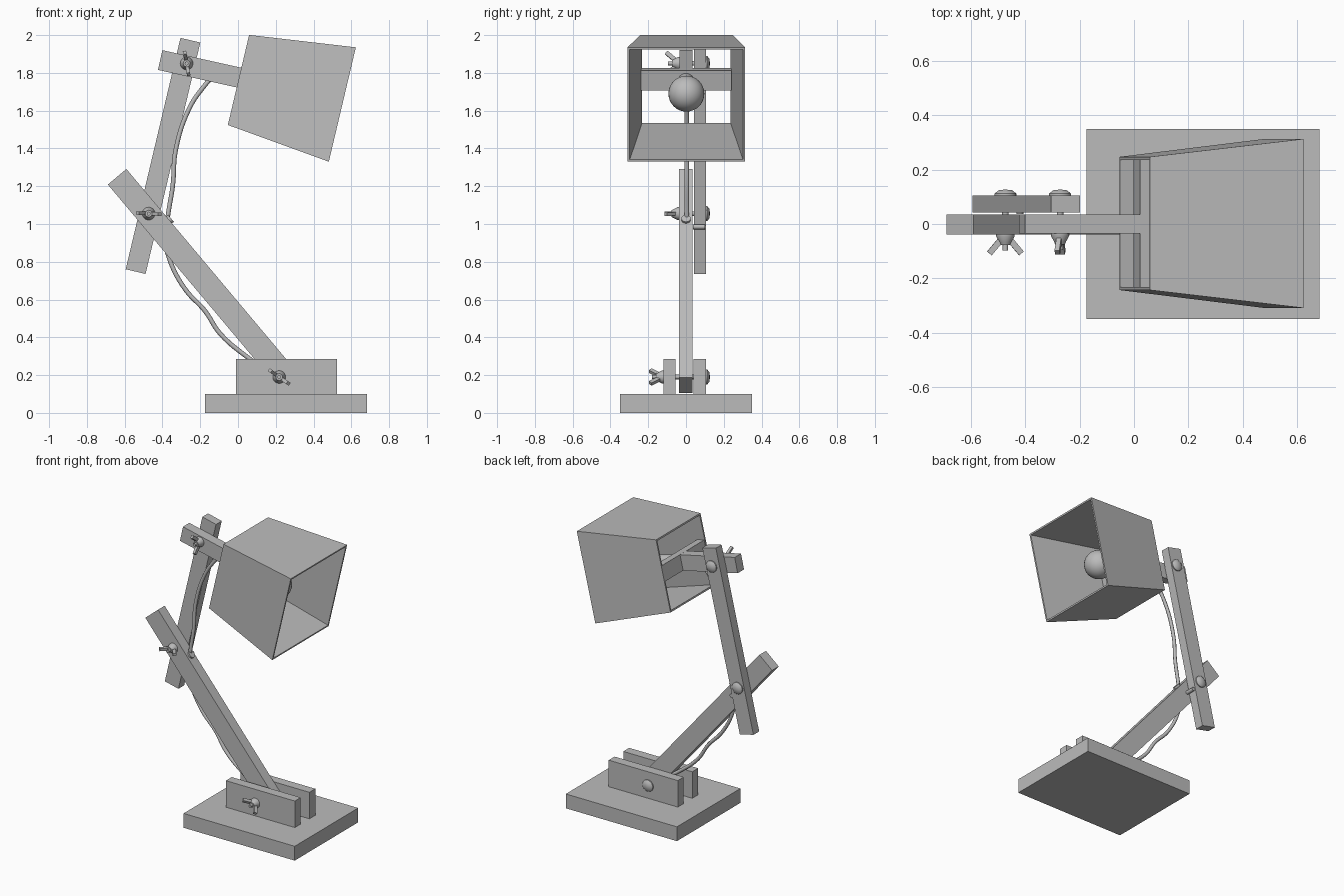
import bpy, bmesh, math
from mathutils import Matrix, Vector

cube = bpy.data.objects.get("Cube")
if cube:
    bpy.data.objects.remove(cube, do_unlink=True)

grey = bpy.data.materials.new("plain_grey")
grey.use_nodes = True
grey.diffuse_color = (0.5, 0.5, 0.5, 1)
grey.node_tree.nodes["Principled BSDF"].inputs["Base Color"].default_value = (0.5, 0.5, 0.5, 1)


def finish(name, bm, smooth=False):
    """Turn a bmesh into a named, coloured object."""
    bmesh.ops.recalc_face_normals(bm, faces=bm.faces)
    mesh = bpy.data.meshes.new(name)
    bm.to_mesh(mesh)
    bm.free()
    mesh.materials.append(grey)
    ob = bpy.data.objects.new(name, mesh)
    bpy.context.collection.objects.link(ob)
    if smooth:
        bpy.ops.object.select_all(action="DESELECT")
        ob.select_set(True)
        bpy.context.view_layer.objects.active = ob
        bpy.ops.object.shade_smooth_by_angle(angle=math.radians(40))
    return ob


def box(name, lo, hi):
    lo, hi = Vector(lo), Vector(hi)
    bm = bmesh.new()
    bmesh.ops.create_cube(bm, size=1, matrix=Matrix.Translation((lo + hi) / 2) @ Matrix.Diagonal((*(hi - lo), 1)))
    return finish(name, bm)


def tilt(start, end):
    """Rotation about y that turns +x along start-end in the xz plane."""
    return Matrix.Rotation(math.atan2(start[1] - end[1], end[0] - start[0]), 4, "Y")


def beam(name, start, end, width, y0, y1):
    """Rectangular bar between two (x, z) points."""
    a, b = Vector(start), Vector(end)
    mid = (a + b) / 2
    bm = bmesh.new()
    place = Matrix.Translation((mid.x, (y0 + y1) / 2, mid.y)) @ tilt(start, end)
    bmesh.ops.create_cube(bm, size=1, matrix=place @ Matrix.Diagonal(((b - a).length, y1 - y0, width, 1)))
    return finish(name, bm)


def rod(name, start, end, radius):
    """Round bar between two 3D points."""
    a, b = Vector(start), Vector(end)
    bm = bmesh.new()
    place = Matrix.Translation((a + b) / 2) @ (b - a).to_track_quat("Z", "Y").to_matrix().to_4x4()
    bmesh.ops.create_cone(bm, cap_ends=True, segments=24, radius1=radius, radius2=radius,
                          depth=(b - a).length, matrix=place)
    return finish(name, bm, True)


def bolt(name, x, z, nut_y, turn):
    """Domed bolt with a wing nut, its axis along y."""
    n = nut_y
    profile = [(0, 0.127), (0.025, 0.124), (0.04, 0.112), (0.04, 0.104), (0.012, 0.104), (0.012, n),
               (0.034, n), (0.034, n - 0.008), (0.022, n - 0.03), (0.018, n - 0.04),
               (0.01, n - 0.04), (0.01, n - 0.06), (0, n - 0.06)]
    bm = bmesh.new()
    verts = [bm.verts.new((r, y, 0)) for r, y in profile]
    edges = [bm.edges.new(pair) for pair in zip(verts, verts[1:])]
    bmesh.ops.spin(bm, geom=verts + edges, axis=(0, 1, 0), cent=(0, 0, 0), angle=math.tau, steps=24)
    bmesh.ops.remove_doubles(bm, verts=bm.verts, dist=0.0005)
    # two splayed wings
    for side in (0, math.pi):
        place = (Matrix.Rotation(side, 4, "Y") @ Matrix.Translation((0.037, n - 0.044, 0))
                 @ Matrix.Rotation(math.radians(-50), 4, "Z") @ Matrix.Diagonal((0.068, 0.022, 0.018, 1)))
        bmesh.ops.create_cube(bm, size=1, matrix=place)
    bm.transform(Matrix.Translation((x, 0, z)) @ Matrix.Rotation(math.radians(turn), 4, "Y"))
    return finish(name, bm, True)


# Base and the two plates that hold the lower arm
box("base", (-0.175, -0.35, 0), (0.683, 0.35, 0.1))
box("front_plate", (-0.01, -0.12, 0.1), (0.523, -0.055, 0.285))
box("back_plate", (-0.01, 0.04, 0.1), (0.523, 0.105, 0.285))

# Arms
beam("lower_arm", (-0.64, 1.25), (0.288, 0.146), 0.128, -0.038, 0.035)
beam("upper_arm", (-0.542, 0.748), (-0.252, 1.973), 0.108, 0.042, 0.105)
beam("head_arm", (-0.412, 1.868), (0.01, 1.774), 0.107, -0.035, 0.035)
rod("stop_peg", (-0.42, 0.036, 0.985), (-0.42, 0.1, 0.985), 0.013)

# Bolts with wing nuts
bolt("head_bolt", -0.272, 1.85, -0.035, 80)
bolt("elbow_bolt", -0.473, 1.055, -0.038, 3)
bolt("base_bolt", 0.218, 0.19, -0.12, 35)

# Hollow tapered shade, open at both ends
back, front = (0.0025, 1.7625), (0.5525, 1.6325)
length, wall = 0.565, 0.011
bm = bmesh.new()
loops = []
for along, half in ((0, 0.245), (length, 0.311), (length, 0.311 - wall), (0, 0.245 - wall)):
    loops.append([bm.verts.new((along, sy * half, sz * half))
                  for sy, sz in ((-1, -1), (1, -1), (1, 1), (-1, 1))])
for i in range(4):
    a, b = loops[i], loops[(i + 1) % 4]
    for j in range(4):
        k = (j + 1) % 4
        bm.faces.new((a[j], a[k], b[k], b[j]))
bm.transform(Matrix.Translation((back[0], 0.002, back[1])) @ tilt(back, front))
finish("shade", bm)

# Crossbar, socket and bulb inside the shade
beam("shade_crossbar", (0.01, 1.774), (0.068, 1.76), 0.107, -0.238, 0.242)
rod("bulb_socket", (0.06, 0, 1.755), (0.25, 0, 1.705), 0.045)
bm = bmesh.new()
bmesh.ops.create_uvsphere(bm, u_segments=32, v_segments=16, radius=0.095,
                          matrix=Matrix.Translation((0.3, 0.002, 1.69)))
finish("bulb", bm, True)

# Cable running through the lower arm, with a grommet at the hole
rod("cable_grommet", (-0.355, 0, 1.03), (-0.385, 0, 1.005), 0.024)
path = [(-0.14, 1.775), (-0.175, 1.735), (-0.254, 1.62), (-0.33, 1.39), (-0.345, 1.206), (-0.37, 1.05),
        (-0.384, 0.92), (-0.365, 0.82), (-0.28, 0.655), (-0.175, 0.54), (-0.095, 0.42),
        (0.05, 0.295), (0.16, 0.22)]
curve = bpy.data.curves.new("cable", "CURVE")
curve.dimensions = "3D"
curve.bevel_depth = 0.012
curve.bevel_resolution = 2
curve.resolution_u = 6
curve.use_fill_caps = True
spline = curve.splines.new("BEZIER")
spline.bezier_points.add(len(path) - 1)
for point, (x, z) in zip(spline.bezier_points, path):
    point.co = (x, 0.004, z)
    point.handle_left_type = point.handle_right_type = "AUTO"
curve.materials.append(grey)
bpy.context.collection.objects.link(bpy.data.objects.new("cable", curve))
